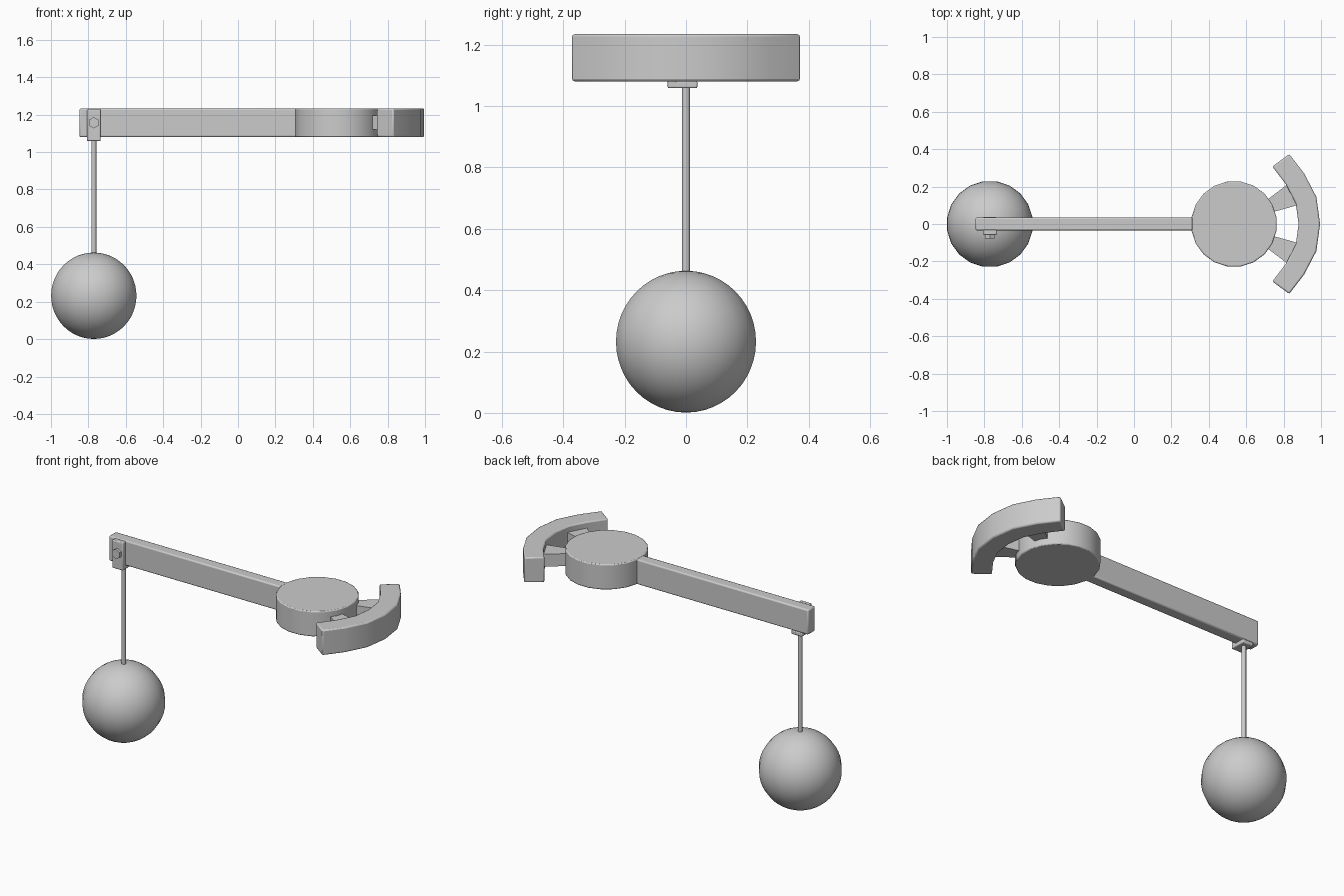
import bpy, bmesh
from math import radians, cos, sin, pi
from mathutils import Matrix

if "Cube" in bpy.data.objects:
    bpy.data.objects.remove(bpy.data.objects["Cube"])


def finish(name, bm, bevel=0.0):
    bmesh.ops.recalc_face_normals(bm, faces=bm.faces)
    me = bpy.data.meshes.new(name)
    bm.to_mesh(me)
    bm.free()
    ob = bpy.data.objects.new(name, me)
    bpy.context.collection.objects.link(ob)
    bpy.ops.object.select_all(action='DESELECT')
    ob.select_set(True)
    bpy.context.view_layer.objects.active = ob
    bpy.ops.object.shade_smooth_by_angle(angle=radians(32))
    if bevel:
        m = ob.modifiers.new("edge_bevel", 'BEVEL')
        m.width, m.segments = bevel, 2
        m.limit_method, m.angle_limit = 'ANGLE', radians(40)
    return ob


def prism(name, pts, z0, z1, bevel=0.0):
    # extrude a plan outline from z0 to z1
    bm = bmesh.new()
    f = bm.faces.new([bm.verts.new((x, y, z0)) for x, y in pts])
    ext = bmesh.ops.extrude_face_region(bm, geom=[f])
    for v in ext["geom"]:
        if isinstance(v, bmesh.types.BMVert):
            v.co.z = z1
    return finish(name, bm, bevel)


def box(name, x0, x1, y0, y1, z0, z1, bevel=0.0):
    return prism(name, [(x0, y0), (x1, y0), (x1, y1), (x0, y1)], z0, z1, bevel)


def cylinder(name, r, depth, n, matrix):
    bm = bmesh.new()
    bmesh.ops.create_cone(bm, cap_ends=True, segments=n, radius1=r, radius2=r,
                          depth=depth, matrix=matrix)
    return finish(name, bm)


X = -0.771           # pendulum axis
Z0, Z1 = 1.08, 1.234  # arm underside and top

# Hub disc and arm
n = 20
hub = [(0.535 + 0.23 * cos((i + 0.5) * 2 * pi / n),
        0.23 * sin((i + 0.5) * 2 * pi / n)) for i in range(n)]
prism("hub_disc", hub, Z0, Z1, 0.006)
box("arm", -0.848, 0.4, -0.034, 0.034, Z0, Z1 - 0.002, 0.008)

# Curved end pad
outer = [(0.995, 0), (0.975, 0.145), (0.91, 0.27), (0.83, 0.374)]
inner = [(0.74, 0.307), (0.812, 0.212), (0.865, 0.11), (0.88, 0)]
half = outer + inner
pad = half + [(x, -y) for x, y in half[-2:0:-1]]
prism("curved_pad", pad, Z0, Z1, 0.008)

# Flared struts between hub and pad
for s, side in ((1, "back"), (-1, "front")):
    prism("strut_" + side,
          [(0.68, 0.105 * s), (0.71, 0.055 * s), (0.89, 0.105 * s), (0.825, 0.215 * s)],
          1.12, 1.196)

# L bracket: front plate and foot under the arm
box("bracket_plate", X - 0.036, X + 0.036, -0.06, -0.03, 1.058, 1.228, 0.005)
box("bracket_foot", X - 0.036, X + 0.036, -0.06, 0.037, 1.058, 1.082, 0.005)

# Hexagonal bolt head
cylinder("bolt_head", 0.03, 0.025, 6,
         Matrix.Translation((X, -0.064, 1.157)) @ Matrix.Rotation(pi / 2, 4, 'X')
         @ Matrix.Rotation(pi / 6 * 3, 4, 'Z') @ Matrix.Rotation(pi / 6, 4, 'Z'))

# Hanging rod
cylinder("rod", 0.0135, 0.65, 12, Matrix.Translation((X, 0, 0.745)))

# Hanging ball
bm = bmesh.new()
bmesh.ops.create_uvsphere(bm, u_segments=20, v_segments=24, radius=0.231,
                          matrix=Matrix.Translation((X, 0, 0.232))
                          @ Matrix.Rotation(pi / 20, 4, 'Z'))
finish("ball", bm)
